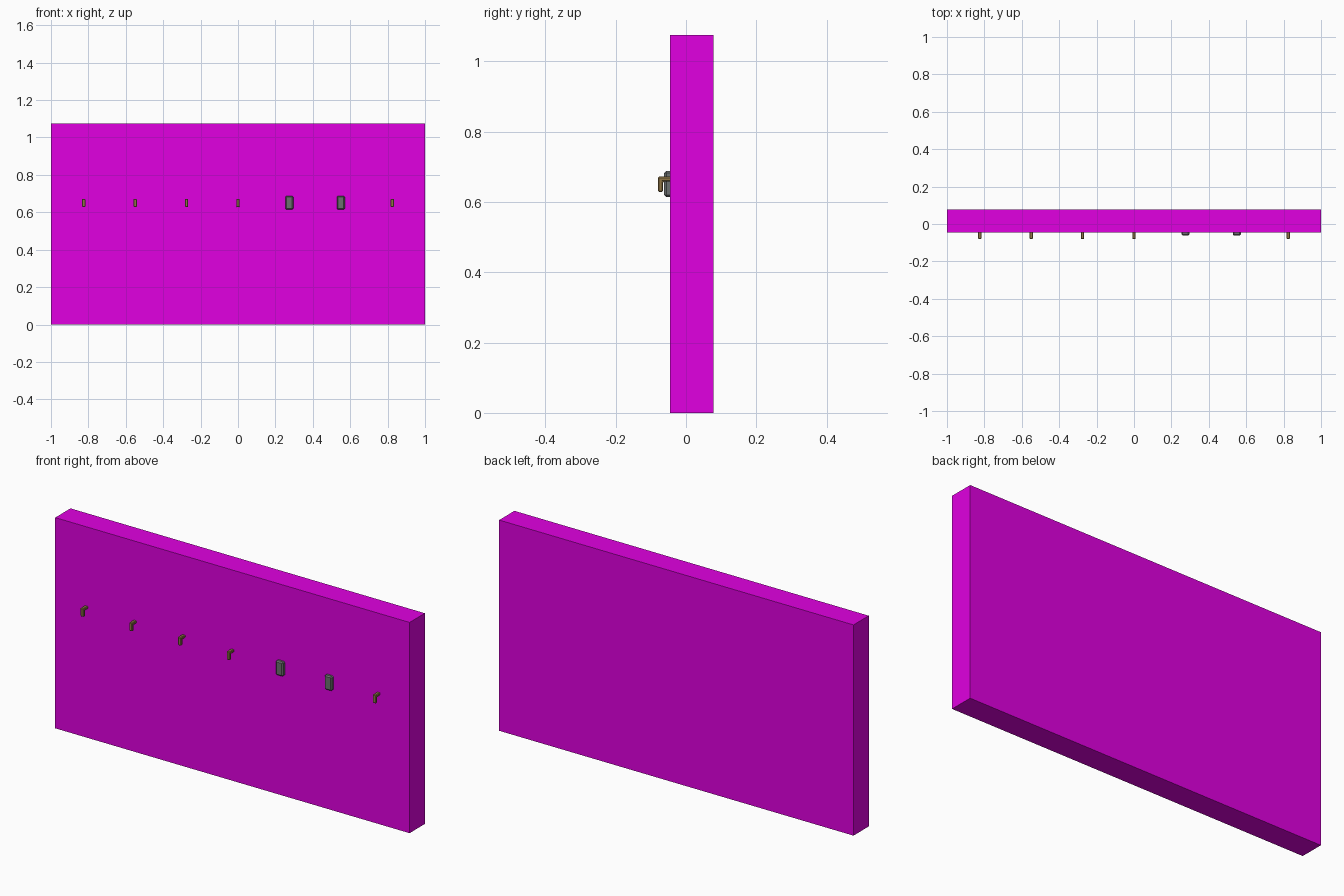
import bpy, bmesh

if "Cube" in bpy.data.objects:
    bpy.data.objects.remove(bpy.data.objects["Cube"])


def material(name, color):
    m = bpy.data.materials.new(name)
    m.diffuse_color = color
    m.use_nodes = True
    m.node_tree.nodes["Principled BSDF"].inputs["Base Color"].default_value = m.diffuse_color
    return m


def box(name, lo, hi, mat=None, bevel=0.0):
    bm = bmesh.new()
    bmesh.ops.create_cube(bm, size=1)
    for v in bm.verts:
        for i in range(3):
            v.co[i] = lo[i] + (v.co[i] + 0.5) * (hi[i] - lo[i])
    me = bpy.data.meshes.new(name)
    bm.to_mesh(me)
    bm.free()
    ob = bpy.data.objects.new(name, me)
    bpy.context.collection.objects.link(ob)
    if mat:
        me.materials.append(mat)
    if bevel:
        b = ob.modifiers.new("bevel", 'BEVEL')
        b.width = bevel
        b.segments = 1
    return ob


def prism(name, x, width, profile, mat, bevel):
    # side profile in (y, z), extruded across x
    bm = bmesh.new()
    face = bm.faces.new([bm.verts.new((x - width / 2, y, z)) for y, z in profile])
    ext = bmesh.ops.extrude_face_region(bm, geom=[face])
    for v in ext["geom"]:
        if isinstance(v, bmesh.types.BMVert):
            v.co.x += width
    bmesh.ops.recalc_face_normals(bm, faces=bm.faces)
    me = bpy.data.meshes.new(name)
    bm.to_mesh(me)
    bm.free()
    me.materials.append(mat)
    ob = bpy.data.objects.new(name, me)
    bpy.context.collection.objects.link(ob)
    b = ob.modifiers.new("bevel", 'BEVEL')
    b.width = bevel
    b.segments = 1


magenta = material("magenta", (0.75, 0.0, 0.75, 1))
brass = material("brass", (0.28, 0.18, 0.06, 1))
steel = material("steel", (0.15, 0.16, 0.16, 1))

# Main slab
box("slab", (-1, -0.045, 0), (1, 0.078, 1.075), magenta)

# Row of small downturned hooks
hook = [(-0.04, 0.658), (-0.04, 0.672), (-0.08, 0.672),
        (-0.08, 0.629), (-0.066, 0.629), (-0.066, 0.658)]
for i, x in enumerate((-0.825, -0.55, -0.275, 0.0, 0.825)):
    prism(f"hook_{i + 1}", x, 0.018, hook, brass, 0.003)

# Two rounded cover plates in the same row
for i, x in enumerate((0.275, 0.55)):
    box(f"cover_plate_{i + 1}", (x - 0.021, -0.062, 0.614),
        (x + 0.021, -0.03, 0.688), steel, 0.006)
